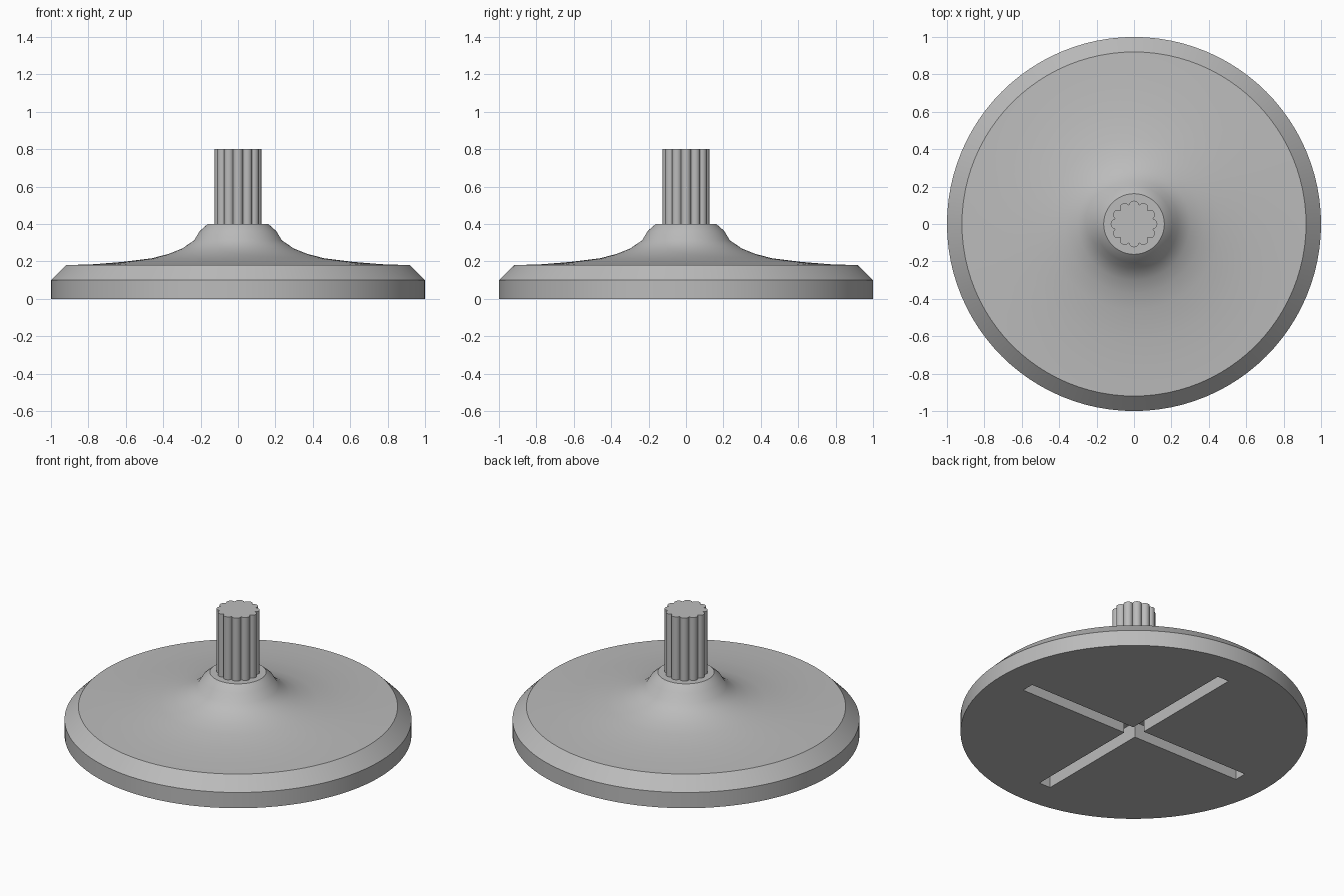
import bpy, bmesh, math

if "Cube" in bpy.data.objects:
    bpy.data.objects.remove(bpy.data.objects["Cube"])

grey = bpy.data.materials.new("plain_grey")
grey.diffuse_color = (0.5, 0.5, 0.5, 1)
grey.use_nodes = True
grey.node_tree.nodes["Principled BSDF"].inputs["Base Color"].default_value = grey.diffuse_color


def make_object(name, bm):
    bmesh.ops.recalc_face_normals(bm, faces=bm.faces)
    mesh = bpy.data.meshes.new(name)
    bm.to_mesh(mesh)
    bm.free()
    mesh.materials.append(grey)
    ob = bpy.data.objects.new(name, mesh)
    bpy.context.collection.objects.link(ob)
    return ob


def lathe(name, profile, sides):
    """Spin a radius/height profile round z and cap both ends."""
    bm = bmesh.new()
    rings = []
    for r, z in profile:
        rings.append([bm.verts.new((r * math.cos(2 * math.pi * i / sides),
                                    r * math.sin(2 * math.pi * i / sides), z))
                      for i in range(sides)])
    for a, b in zip(rings, rings[1:]):
        for i in range(sides):
            j = (i + 1) % sides
            bm.faces.new((a[i], a[j], b[j], b[i]))
    bm.faces.new(rings[0])
    bm.faces.new(rings[-1])
    return make_object(name, bm)


def prism(name, outline, z0, z1):
    """Extrude a flat outline from z0 to z1."""
    bm = bmesh.new()
    face = bm.faces.new([bm.verts.new((x, y, z0)) for x, y in outline])
    top = bmesh.ops.extrude_face_region(bm, geom=[face])["geom"]
    for v in top:
        if isinstance(v, bmesh.types.BMVert):
            v.co.z = z1
    return make_object(name, bm)


def smooth(ob, angle):
    bpy.ops.object.select_all(action='DESELECT')
    ob.select_set(True)
    bpy.context.view_layer.objects.active = ob
    bpy.ops.object.shade_smooth_by_angle(angle=math.radians(angle))


# Round base with chamfered rim and flared hub
base = lathe("base", [
    (1.0, 0), (1.0, 0.1), (0.92, 0.18), (0.77, 0.185), (0.62, 0.197),
    (0.46, 0.217), (0.37, 0.24), (0.30, 0.268), (0.235, 0.312),
    (0.205, 0.362), (0.162, 0.4)], 96)

# Cross-shaped slot in the underside
w, l = 0.04, 0.8
quarter = [(l, -w), (l, w), (w, w)]
outline = []
for k in range(4):
    c, s = round(math.cos(k * math.pi / 2)), round(math.sin(k * math.pi / 2))
    outline += [(c * x - s * y, s * x + c * y) for x, y in quarter]
cutter = prism("slot_cutter", outline, -0.1, 0.1)
cutter.hide_render = True
cut = base.modifiers.new("slot", 'BOOLEAN')
cut.operation = 'DIFFERENCE'
cut.solver = 'EXACT'
cut.object = cutter
bpy.context.view_layer.objects.active = base
bpy.ops.object.modifier_apply(modifier=cut.name)
bpy.data.objects.remove(cutter)
smooth(base, 25)

# Splined shaft: twelve rounded lobes around the axis
lobes, steps, R, r = 12, 8, 0.098, 0.027
half = math.pi / lobes
cusp = R * math.cos(half) + math.sqrt(r * r - (R * math.sin(half)) ** 2)
sweep = math.atan2(cusp * math.sin(half), cusp * math.cos(half) - R)
outline = []
for k in range(lobes):
    a = 2 * half * k
    for i in range(steps):
        t = a - sweep + 2 * sweep * i / steps
        outline.append((R * math.cos(a) + r * math.cos(t),
                        R * math.sin(a) + r * math.sin(t)))
shaft = prism("splined_shaft", outline, 0.395, 0.8)
smooth(shaft, 40)
